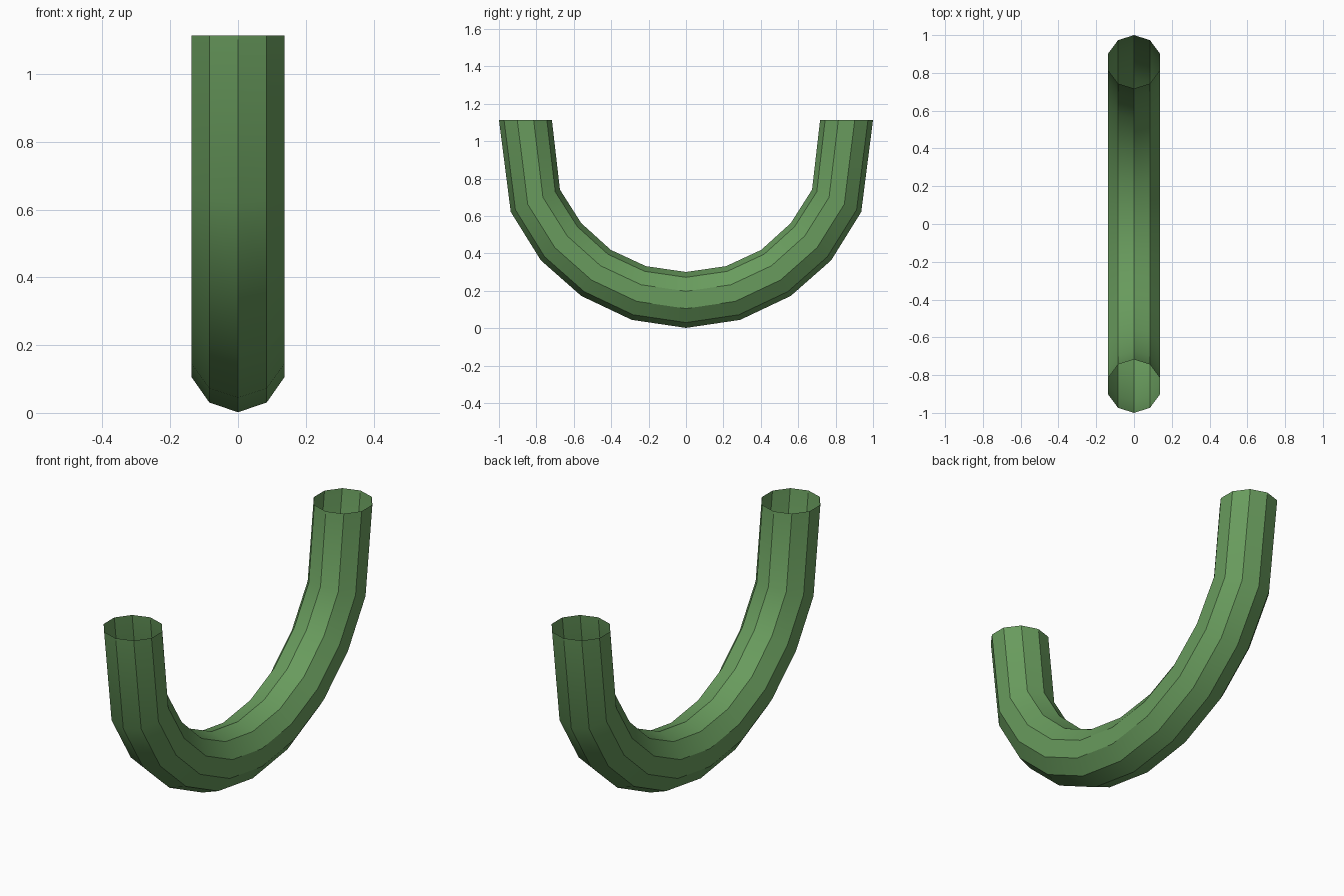
import bpy, bmesh
from math import sin, cos, tau

if "Cube" in bpy.data.objects:
    bpy.data.objects.remove(bpy.data.objects["Cube"])

SIDES = 10
HALF_WIDTH = 0.144
# (outer y, outer z, inner y, inner z) of each ring, bottom centre to open end
HALF = [
    (0.000, 0.002, 0.000, 0.301),
    (0.290, 0.045, 0.214, 0.332),
    (0.560, 0.173, 0.402, 0.419),
    (0.776, 0.363, 0.560, 0.562),
    (0.937, 0.622, 0.674, 0.741),
    (1.000, 1.114, 0.717, 1.114),
]
# mirror the half profile into the full U
rings = [(-a, b, -c, d) for a, b, c, d in reversed(HALF[1:])] + HALF


def add_ring(bm, oy, oz, iy, iz):
    """Ten-sided ring spanning the outer and inner profile points."""
    verts = []
    for k in range(SIDES):
        t = tau * k / SIDES
        w = (1 + cos(t)) / 2
        verts.append(bm.verts.new((HALF_WIDTH * sin(t),
                                   oy * w + iy * (1 - w),
                                   oz * w + iz * (1 - w))))
    return verts


# open-ended curved tube
bm = bmesh.new()
loops = [add_ring(bm, *r) for r in rings]
for a, b in zip(loops, loops[1:]):
    for k in range(SIDES):
        n = (k + 1) % SIDES
        bm.faces.new((a[k], a[n], b[n], b[k]))
bmesh.ops.recalc_face_normals(bm, faces=bm.faces)
# make sure the normals point out of the tube
bm.normal_update()
lowest = min(bm.faces, key=lambda f: f.calc_center_median().z)
if lowest.normal.z > 0:
    bmesh.ops.reverse_faces(bm, faces=bm.faces)
mesh = bpy.data.meshes.new("curved_tube")
bm.to_mesh(mesh)
bm.free()

tube = bpy.data.objects.new("curved_tube", mesh)
bpy.context.collection.objects.link(tube)

# green finish
green = bpy.data.materials.new("green")
green.diffuse_color = (0.14, 0.33, 0.11, 1)
green.use_nodes = True
green.node_tree.nodes["Principled BSDF"].inputs["Base Color"].default_value = green.diffuse_color
mesh.materials.append(green)

# smooth along the bend, crisp facets around the tube
bpy.context.view_layer.objects.active = tube
tube.select_set(True)
bpy.ops.object.shade_smooth_by_angle(angle=0.52)
